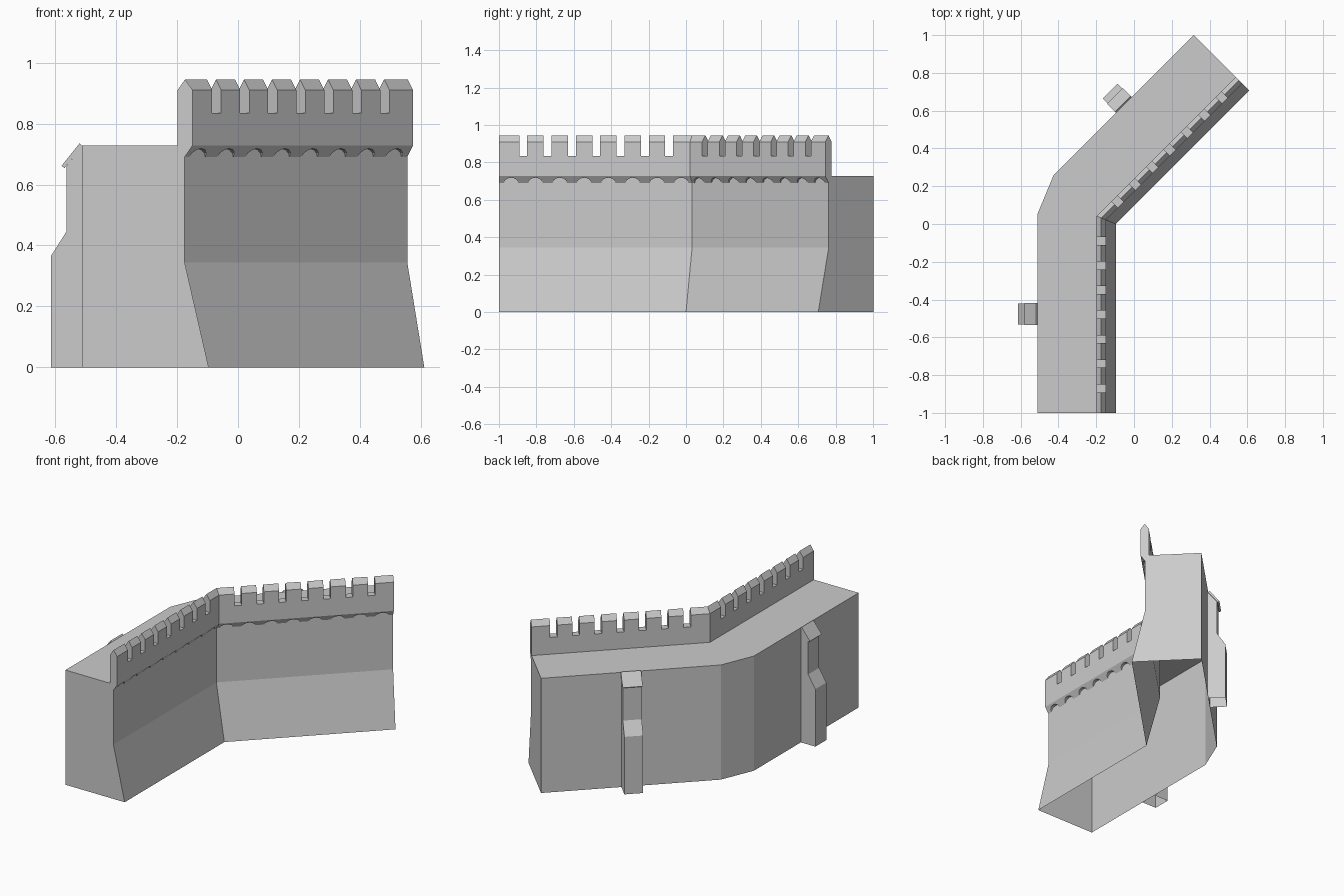
import bpy, bmesh
from math import sin, cos, pi, sqrt

if "Cube" in bpy.data.objects:
    bpy.data.objects.remove(bpy.data.objects["Cube"])

R = sqrt(0.5)
X0 = -0.096   # x of the inner wall foot at the bend
W = 0.416     # wall thickness at the foot


def plan(wing, s, d):
    """Plan position: s = distance from the bend, d = depth behind the wall foot."""
    if wing == 0:
        return X0 - d, -s
    return X0 + R * (s - d), R * (s + d)


def miter(d):
    return X0 - d, d * (sqrt(2) - 1)


def sweep(bm, profile, stations):
    """Closed sweep of a (d, z) profile through plan stations, with end caps."""
    rings = [[bm.verts.new((*st(d), z)) for d, z in profile] for st in stations]
    n = len(profile)
    for a, b in zip(rings, rings[1:]):
        for i in range(n):
            j = (i + 1) % n
            bm.faces.new((a[i], a[j], b[j], b[i]))
    bm.faces.new(rings[0])
    bm.faces.new(rings[-1][::-1])
    bmesh.ops.recalc_face_normals(bm, faces=bm.faces)
    return rings


def open_bottom(bm):
    low = [f for f in bm.faces if all(v.co.z < 1e-4 for v in f.verts)]
    bmesh.ops.delete(bm, geom=low, context='FACES')


def finish(bm, name):
    me = bpy.data.meshes.new(name)
    bm.to_mesh(me)
    bm.free()
    ob = bpy.data.objects.new(name, me)
    bpy.context.collection.objects.link(ob)
    return ob


def at(wing, s):
    return lambda d: plan(wing, s, d)


bend = [at(0, 1), miter, at(1, 1)]

# Main wall: battered foot, flat walkway, chamfered outer bend, open underneath
bm = bmesh.new()
rings = sweep(bm, [(0, 0), (0.079, 0.345), (0.079, 0.728), (W, 0.728), (W, 0)], bend)
corner = bm.edges.get((rings[1][3], rings[1][4]))
bmesh.ops.bevel(bm, geom=[corner], offset=0.122, offset_type='OFFSET',
                segments=1, affect='EDGES')
open_bottom(bm)
finish(bm, "wall")

# Parapet with corbel below and gabled coping on top
bm = bmesh.new()
sweep(bm, [(0.079, 0.69), (0.053, 0.728), (0.053, 0.91), (0.0775, 0.945),
           (0.102, 0.91), (0.102, 0.728), (0.079, 0.728)], bend)
parapet = finish(bm, "parapet")


def cut_prism(bm, wing, outline, d0, d1):
    """Prism through the parapet from an (s, z) outline."""
    a, b = [[bm.verts.new((*plan(wing, s, d), z)) for s, z in outline] for d in (d0, d1)]
    n = len(outline)
    for i in range(n):
        j = (i + 1) % n
        bm.faces.new((a[i], a[j], b[j], b[i]))
    bm.faces.new(a)
    bm.faces.new(b[::-1])


# Cutters: crenels between merlons and small arches in the corbel
bm = bmesh.new()
for wing in (0, 1):
    for i in range(7):
        s = 0.09 + 0.13 * i
        g = 0.021
        cut_prism(bm, wing, [(s - g, 0.835), (s + g, 0.835), (s + g, 1), (s - g, 1)], 0.03, 0.13)
    for i in range(8):
        s = 0.025 + 0.13 * i
        arch = [(s + 0.038 * cos(pi * k / 6), 0.69 + 0.028 * sin(pi * k / 6)) for k in range(7)]
        arch += [(s - 0.038, 0.67), (s + 0.038, 0.67)]
        cut_prism(bm, wing, arch, 0.04, 0.09)
bmesh.ops.recalc_face_normals(bm, faces=bm.faces)
cutter = finish(bm, "parapet_cutter")
cutter.hide_render = True

mod = parapet.modifiers.new("cut", 'BOOLEAN')
mod.operation = 'DIFFERENCE'
mod.solver = 'EXACT'
mod.object = cutter
bpy.context.view_layer.objects.active = parapet
bpy.ops.object.modifier_apply(modifier=mod.name)
bpy.data.objects.remove(cutter)

# Stepped buttresses with tilted roof slabs, one on each wing
for wing, side in enumerate(("front", "rear")):
    c = 0.476
    bm = bmesh.new()
    sweep(bm, [(W, 0), (0.518, 0), (0.518, 0.365), (0.467, 0.445), (0.467, 0.661), (W, 0.724)],
          [at(wing, c - 0.055), at(wing, c + 0.055)])
    open_bottom(bm)
    finish(bm, side + "_buttress")
    bm = bmesh.new()
    sweep(bm, [(0.473, 0.654), (0.483, 0.661), (0.424, 0.735), (0.414, 0.726)],
          [at(wing, c - 0.059), at(wing, c + 0.059)])
    finish(bm, side + "_buttress_roof")
